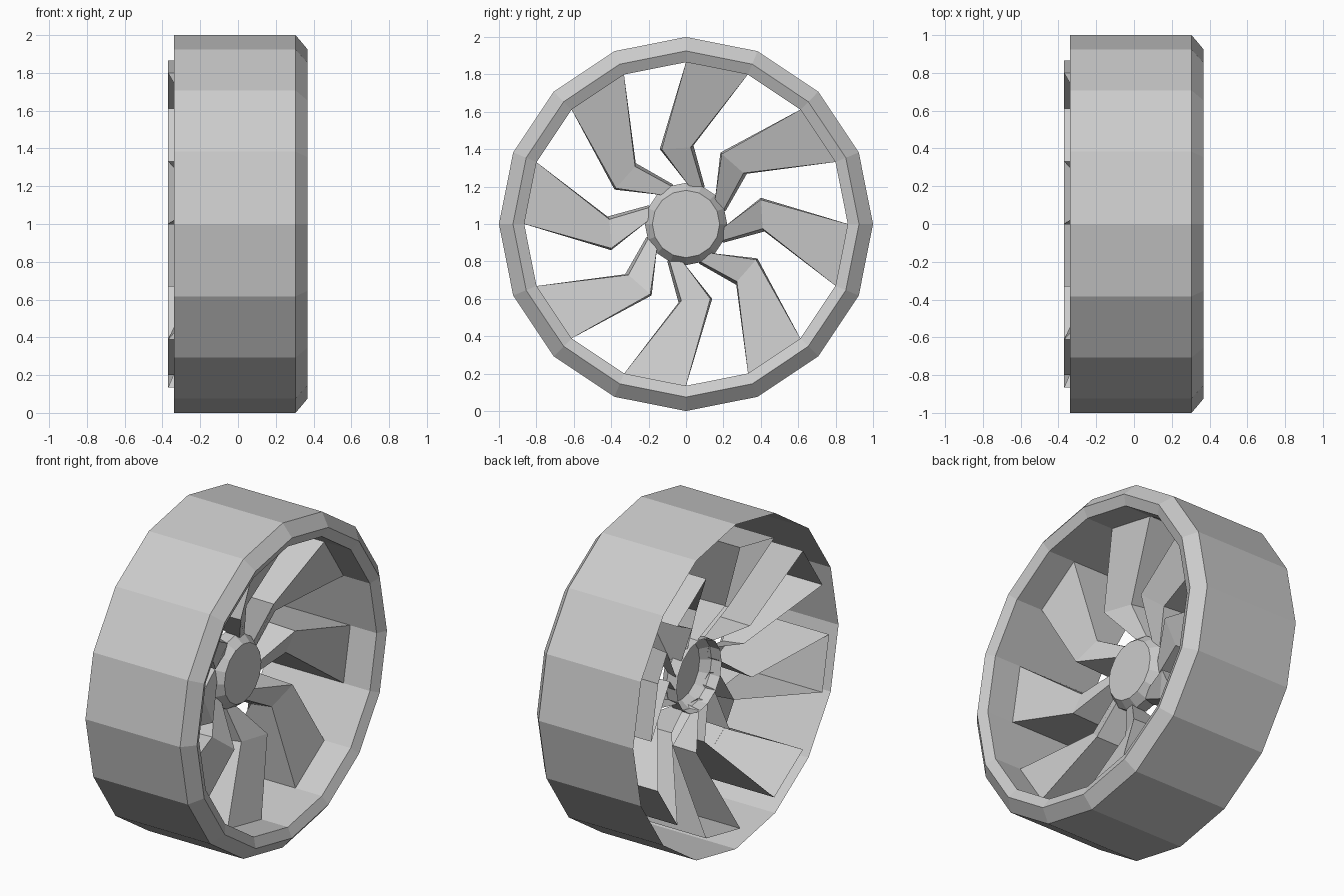
import bpy, bmesh
from math import sin, cos, pi, radians
from mathutils import Matrix, Vector

if "Cube" in bpy.data.objects:
    bpy.data.objects.remove(bpy.data.objects["Cube"])

SIDES = 16
CENTRE = Matrix.Translation((0, 0, 1))


def finish(name, bm):
    bmesh.ops.transform(bm, matrix=CENTRE, verts=bm.verts)
    bmesh.ops.recalc_face_normals(bm, faces=bm.faces)
    me = bpy.data.meshes.new(name)
    bm.to_mesh(me)
    bm.free()
    ob = bpy.data.objects.new(name, me)
    bpy.context.collection.objects.link(ob)
    return ob


def lathe(name, profile, cap=False):
    """Turn (x, radius) points about the x axis."""
    bm = bmesh.new()
    rings = [[bm.verts.new((x, r * cos(2 * pi * i / SIDES), r * sin(2 * pi * i / SIDES)))
              for i in range(SIDES)] for x, r in profile]
    for a, b in zip(rings, rings[1:]):
        for i in range(SIDES):
            j = (i + 1) % SIDES
            bm.faces.new((a[i], a[j], b[j], b[i]))
    if cap:
        bm.faces.new(rings[0])
    return finish(name, bm)


# Rim shell: outer wall, front chamfer, lip, short inner wall; open at the rear
lathe("rim", [(-0.34, 1.0), (0.305, 1.0), (0.368, 0.925), (0.34, 0.865), (0.16, 0.865)])

# Hub cap: front disc, bevel and skirt, open at the rear
lathe("hub_cap", [(0.033, 0.18), (-0.02, 0.22), (-0.09, 0.22)], cap=True)

# Bent channel spoke, open at the back: (rear a, front a, front b, rear b) at tip, knee, hub
SECTIONS = [
    [(-0.37, 0.0, 0.865), (0.16, 0.0, 0.865), (0.16, 0.331, 0.80), (-0.37, 0.331, 0.80)],
    [(-0.17, -0.14, 0.40), (0.11, -0.13, 0.40), (0.04, 0.025, 0.41), (-0.10, 0.04, 0.42)],
    [(-0.08, 0.01, 0.215), (0.0, 0.015, 0.205), (-0.02, 0.09, 0.19), (-0.08, 0.10, 0.20)],
]
# Wall plate between one spoke tip and the next
PLATE = [(0.16, 0.331, 0.80), (0.16, 0.612, 0.612), (-0.37, 0.612, 0.612), (-0.37, 0.331, 0.80)]

bm = bmesh.new()
for k in range(8):
    turn = Matrix.Rotation(radians(45 * k), 3, 'X')
    rings = [[bm.verts.new(turn @ Vector(p)) for p in s] for s in SECTIONS]
    for a, b in zip(rings, rings[1:]):
        for i in range(3):
            bm.faces.new((a[i], a[i + 1], b[i + 1], b[i]))
    bm.faces.new([bm.verts.new(turn @ Vector(p)) for p in PLATE])
bmesh.ops.remove_doubles(bm, verts=bm.verts, dist=0.003)
finish("spokes", bm)
